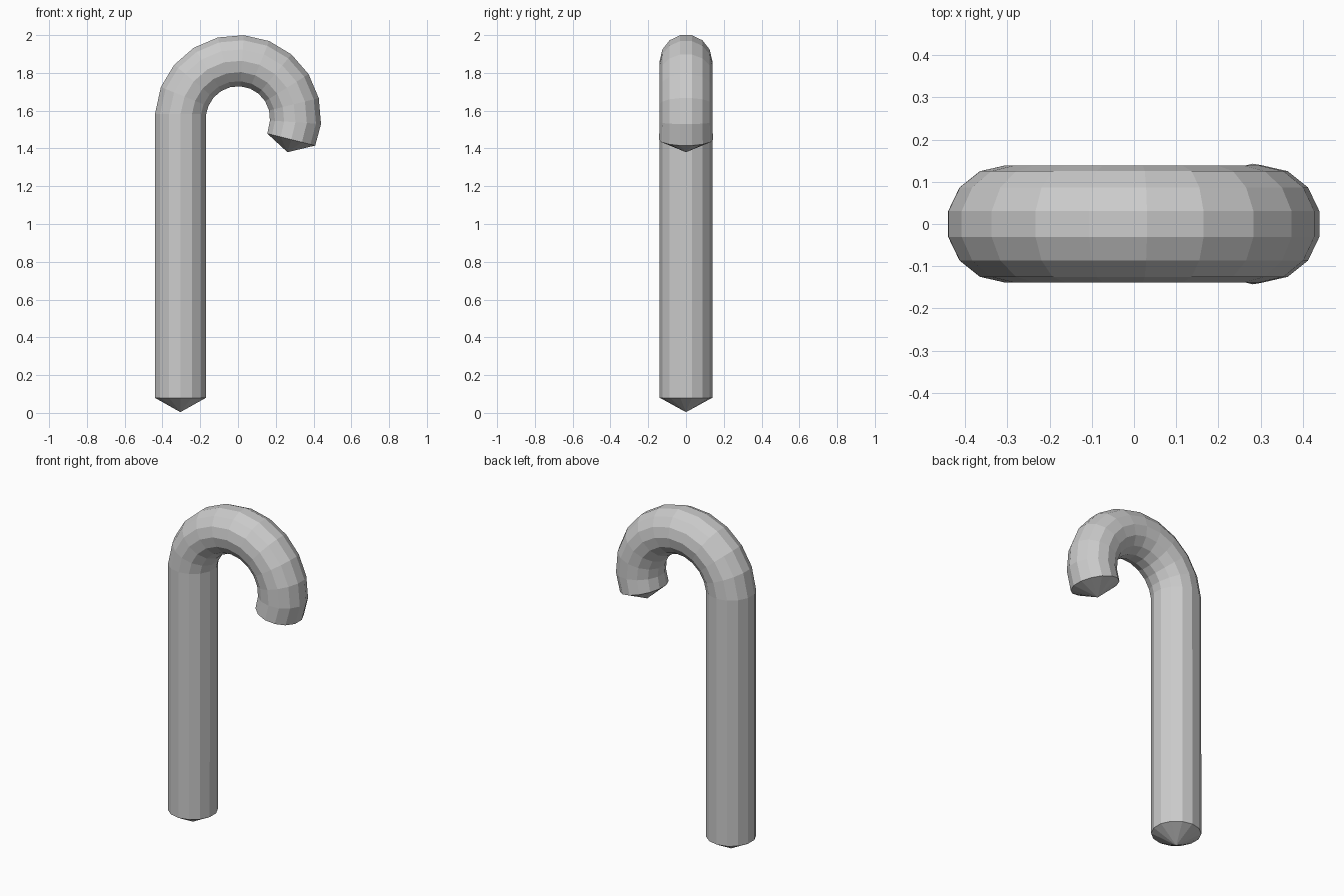
import bpy
import bmesh
from math import sin, cos, pi, radians

if "Cube" in bpy.data.objects:
    bpy.data.objects.remove(bpy.data.objects["Cube"])

SIDES = 14
BEND_R, BEND_Z, TUBE_R = 0.305, 1.56, 0.139

bm = bmesh.new()


def ring(cx, cz, ang, r_in=TUBE_R, r_y=TUBE_R):
    """Ring whose in-plane axis points at angle ang in the xz plane."""
    verts = []
    for i in range(SIDES):
        t = 2 * pi * (i + 0.5) / SIDES
        d = r_in * cos(t)
        verts.append(bm.verts.new((cx + d * cos(ang), r_y * sin(t), cz + d * sin(ang))))
    return verts


def cap(loop, tip):
    apex = bm.verts.new(tip)
    for i in range(SIDES):
        bm.faces.new((loop[i], loop[(i + 1) % SIDES], apex))


# straight shaft foot
rings = [ring(-BEND_R, 0.08, pi)]
# hooked bend
for k in range(11):
    a = radians(176 - 18 * k)
    tilt = pi if k == 0 else a
    rings.append(ring(BEND_R * cos(a), BEND_Z + BEND_R * sin(a), tilt))
# slightly flared end of the hook
rings.append(ring(0.282, 1.447, radians(-14), 0.134, 0.143))

for lo, hi in zip(rings, rings[1:]):
    for i in range(SIDES):
        j = (i + 1) % SIDES
        bm.faces.new((lo[i], lo[j], hi[j], hi[i]))

# pointed ends
cap(rings[0], (-BEND_R, 0, 0.004))
cap(rings[-1], (0.262, 0, 1.38))

bmesh.ops.recalc_face_normals(bm, faces=bm.faces)
mesh = bpy.data.meshes.new("hooked_cane")
bm.to_mesh(mesh)
bm.free()
cane = bpy.data.objects.new("hooked_cane", mesh)
bpy.context.collection.objects.link(cane)
